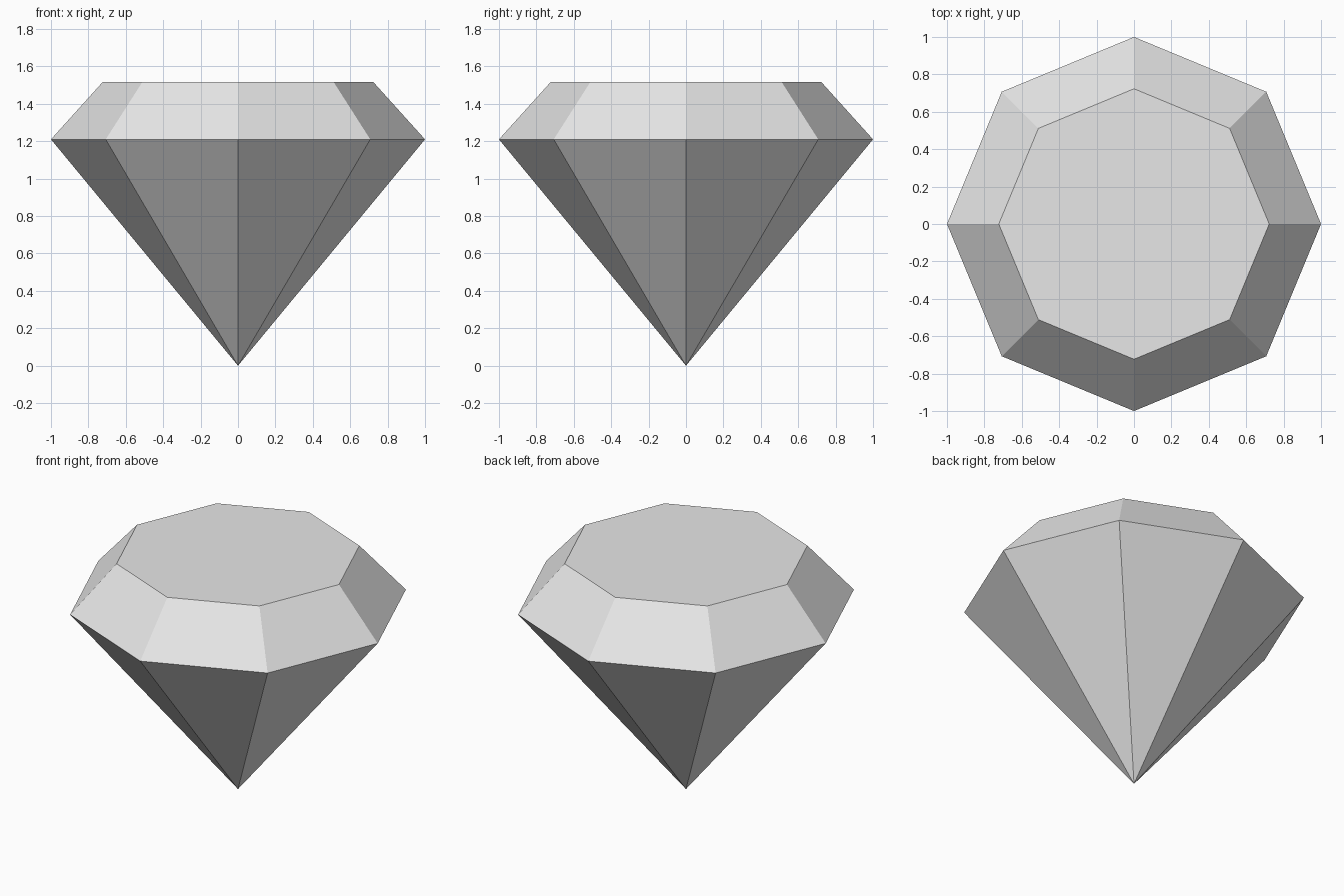
import bpy
import bmesh
from math import cos, sin, tau

cube = bpy.data.objects.get("Cube")
if cube:
    bpy.data.objects.remove(cube, do_unlink=True)

SIDES = 8
GIRDLE_RADIUS, GIRDLE_Z = 1.0, 1.21
TABLE_RADIUS, TABLE_Z = 0.723, 1.517

# Plain pale grey stone
grey = bpy.data.materials.new("pale_grey")
grey.use_nodes = True
colour = (0.8, 0.8, 0.8, 1.0)
grey.diffuse_color = colour
grey.node_tree.nodes["Principled BSDF"].inputs["Base Color"].default_value = colour


def ring(bm, radius, z):
    angles = [tau * i / SIDES for i in range(SIDES)]
    return [bm.verts.new((radius * cos(a), radius * sin(a), z)) for a in angles]


bm = bmesh.new()
tip = bm.verts.new((0, 0, 0))
girdle = ring(bm, GIRDLE_RADIUS, GIRDLE_Z)
table = ring(bm, TABLE_RADIUS, TABLE_Z)

# Lower facets to the point, sloped crown facets, flat table on top
for i in range(SIDES):
    j = (i + 1) % SIDES
    bm.faces.new((tip, girdle[j], girdle[i]))
    bm.faces.new((girdle[i], girdle[j], table[j], table[i]))
bm.faces.new(table)
bmesh.ops.recalc_face_normals(bm, faces=bm.faces)

mesh = bpy.data.meshes.new("cut_gem")
bm.to_mesh(mesh)
bm.free()
mesh.materials.append(grey)
gem = bpy.data.objects.new("cut_gem", mesh)
bpy.context.collection.objects.link(gem)
